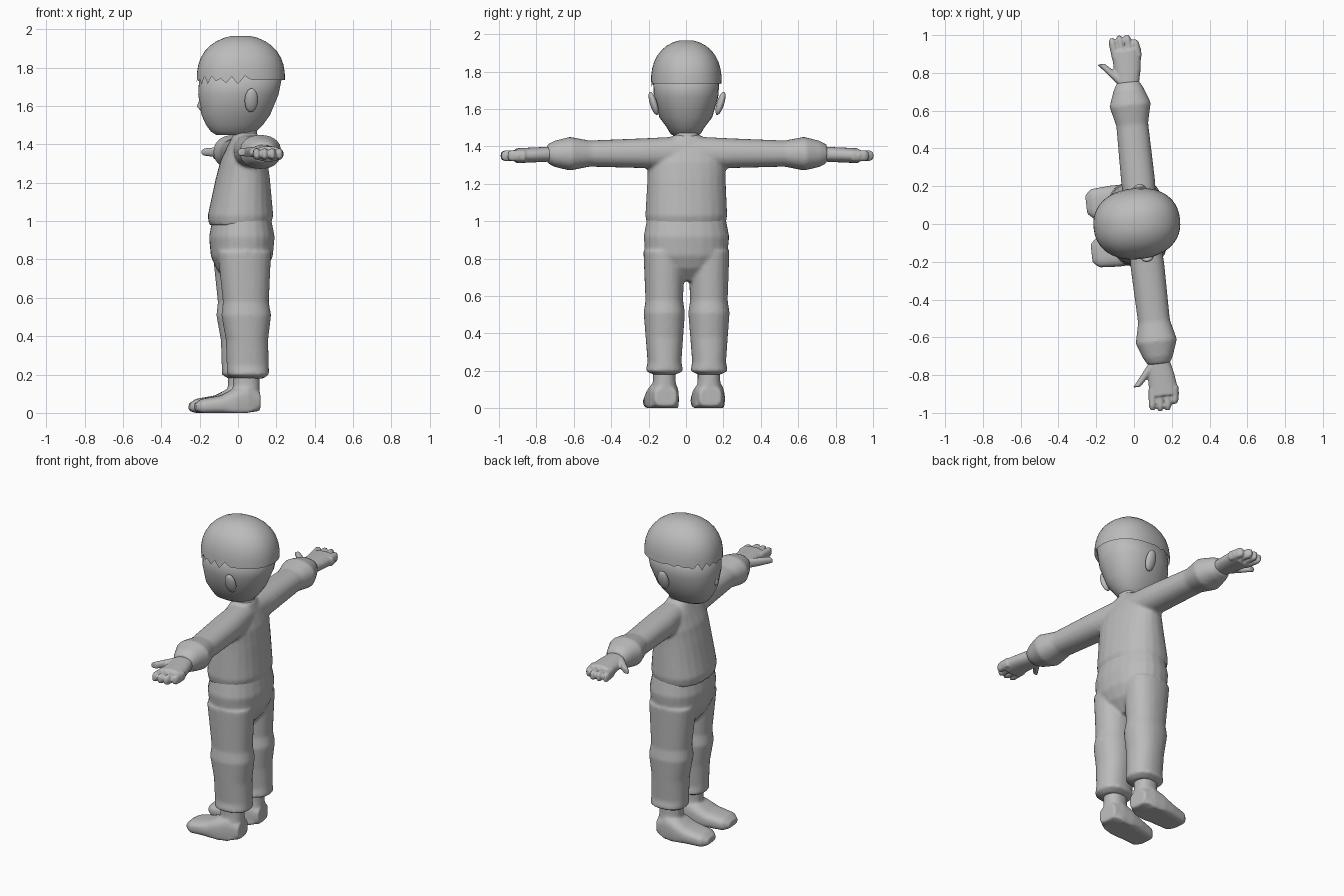
import bpy
import bmesh
import math
import random
from mathutils import Matrix, Vector

random.seed(4)
TURN = .11  # the whole figure stands slightly turned
SIDES = {"left": -1, "right": 1}

default_cube = bpy.data.objects.get("Cube")
if default_cube:
    bpy.data.objects.remove(default_cube, do_unlink=True)

plain_grey = bpy.data.materials.new("plain_grey")
plain_grey.use_nodes = True
colour = (.5, .5, .5, 1)
plain_grey.diffuse_color = colour
plain_grey.node_tree.nodes["Principled BSDF"].inputs["Base Color"].default_value = colour

# Directions spanning a cross-section for each direction of travel
UNIT = {name: Vector(row) for name, row in zip("xyz", Matrix.Identity(3))}
ACROSS = {"x": "yz", "y": "xz", "z": "xy"}


def rounded(value, power):
    """Keep the sign while raising to a power, for squarer sections."""
    return math.copysign(abs(value) ** power, value)


def tube(bm, axis, start, end, sections, side=1, count=24, power=.9, open_base=False):
    """Skin rounded sections along a line; each is (fraction, half width, half depth)."""
    start, end = Vector(start), Vector(end)
    first, second = (UNIT[letter] for letter in ACROSS[axis])
    rings = []
    for fraction, width, depth in sections:
        centre = start.lerp(end, fraction)
        ring = []
        for step in range(count):
            angle = math.tau * step / count
            point = centre + first * width * rounded(math.cos(angle), power)
            point += second * depth * rounded(math.sin(angle), power)
            point.y *= side
            point.z = max(point.z, 0)  # soles rest flat on the ground
            ring.append(bm.verts.new(point))
        rings.append(ring)
    for lower, upper in zip(rings, rings[1:]):
        for step in range(count):
            bm.faces.new((lower[step - 1], lower[step], upper[step], upper[step - 1]))
    if not open_base:
        bm.faces.new(rings[0])
    bm.faces.new(rings[-1])
    return rings[0]


def finish(bm, name, voxel=None):
    """Turn the bmesh into a smooth object, optionally fusing its volumes."""
    bmesh.ops.recalc_face_normals(bm, faces=bm.faces[:])
    mesh = bpy.data.meshes.new(name)
    bm.to_mesh(mesh)
    bm.free()
    mesh.materials.append(plain_grey)
    for face in mesh.polygons:
        face.use_smooth = True
    part = bpy.data.objects.new(name, mesh)
    part.rotation_euler.z = TURN
    bpy.context.collection.objects.link(part)
    if voxel:
        fuse = part.modifiers.new("fuse", "REMESH")
        fuse.mode = "VOXEL"
        fuse.voxel_size = voxel
        fuse.use_smooth_shade = True
        soften = part.modifiers.new("soften", "SMOOTH")
        soften.factor = .5
        soften.iterations = 4


def simple_part(name, *arguments, **options):
    """Build an object from a single tube."""
    bm = bmesh.new()
    tube(bm, *arguments, **options)
    finish(bm, name)


# Shirt: torso with wide sleeves that flare at the cuffs
bm = bmesh.new()
tube(bm, "z", (.01, 0, .98), (.04, 0, 1.46), [
    (0, .16, .21),
    (.1, .17, .22),
    (.5, .14, .21),
    (.7, .12, .21),
    (.85, .09, .2),
    (1, .06, .07),
])
for side in SIDES.values():
    tube(bm, "y", (.045, 0, 1.365), (.05, .75, 1.36), [
        (0, .08, .09),
        (.3, .09, .08),
        (.7, .085, .07),
        (.84, .11, .09),
        (.95, .08, .07),
        (1, .06, .05),
    ], side)
finish(bm, "shirt", .01)

# Trousers: hips and two legs with baggy knees and flared hems
bm = bmesh.new()
tube(bm, "z", (.02, 0, .68), (.02, 0, 1.02), [
    (0, .07, .05),
    (.2, .13, .17),
    (.4, .16, .22),
    (.7, .17, .23),
    (1, .15, .21),
])
for side in SIDES.values():
    tube(bm, "z", (.04, .12, .18), (.02, .12, .84), [
        (0, .08, .06),
        (.03, .11, .1),
        (.1, .11, .09),
        (.3, .11, .1),
        (.5, .13, .11),
        (.6, .12, .1),
        (1, .14, .11),
    ], side)
finish(bm, "trousers", .01)

for label, side in SIDES.items():
    # Shoe: rounded toe, flat sole and a short ankle
    bm = bmesh.new()
    tube(bm, "x", (-.24, .13, .03), (.1, .12, .06), [
        (0, .05, .02),
        (.1, .08, .04),
        (.4, .09, .05),
        (.6, .09, .08),
        (.8, .08, .1),
        (1, .06, .05),
    ], side, power=.7)
    tube(bm, "z", (.03, .12, .01), (.03, .12, .24), [
        (0, .07, .08),
        (.6, .07, .06),
        (1, .07, .06),
    ], side)
    finish(bm, label + "_shoe", .008)

    # Hand: flat palm, thumb pointing forward and four fingers
    bm = bmesh.new()
    tube(bm, "y", (.05, .7, 1.36), (.06, .92, 1.35), [
        (0, .05, .04),
        (.5, .07, .04),
        (1, .08, .04),
    ], side)
    tube(bm, "y", (.02, .75, 1.36), (-.08, .86, 1.36), [
        (0, .03, .03),
        (1, .02, .02),
    ], side)
    for finger, tip in enumerate((.99, 1, 1, .97)):
        x = .04 * finger
        tube(bm, "y", (x, .88, 1.35), (x - .01, tip, 1.35), [
            (0, .02, .03),
            (.8, .02, .03),
            (1, .01, .02),
        ], side)
    finish(bm, label + "_hand", .006)

    # Ear: flattened ball leaning outward at the top
    bm = bmesh.new()
    spot = Matrix.Translation((.05, .18 * side, 1.63))
    lean = Matrix.Rotation(-.3 * side, 4, "X")
    shape = Matrix.Diagonal((.035, .02, .065, 1))
    bmesh.ops.create_uvsphere(bm, u_segments=16, v_segments=10, radius=1,
                              matrix=spot @ lean @ shape)
    finish(bm, label + "_ear")

# Head: wide skull narrowing to a small chin
simple_part("head", "z", (-.025, 0, 1.45), (.02, 0, 1.8), [
    (0, .09, .05),
    (.05, .12, .08),
    (.15, .15, .1),
    (.3, .18, .14),
    (.6, .21, .17),
    (1, .22, .18),
], count=32)

simple_part("neck", "z", (.04, 0, 1.4), (.04, 0, 1.53), [
    (0, .07, .08),
    (.4, .06, .06),
    (1, .06, .07),
])

simple_part("nose", "z", (-.165, 0, 1.56), (-.18, 0, 1.67), [
    (0, .02, .01),
    (.35, .045, .02),
    (1, .01, .01),
])

# Hair: domed cap with a ragged fringe at the front and a straight hem behind
bm = bmesh.new()
dome = []
for level in range(9):
    rise = math.sin(level / 9 * math.pi / 2)
    spread = math.sqrt(1 - rise ** 2.5)
    dome.append((rise, .23 * spread, .188 * spread))
hem = tube(bm, "z", (.015, 0, 1.735), (.015, 0, 1.97), dome, count=48, open_base=True)
for step, vert in enumerate(hem):
    if vert.co.x < .04:
        vert.co.z += random.uniform(0, .025) * (-1) ** step
finish(bm, "hair")
